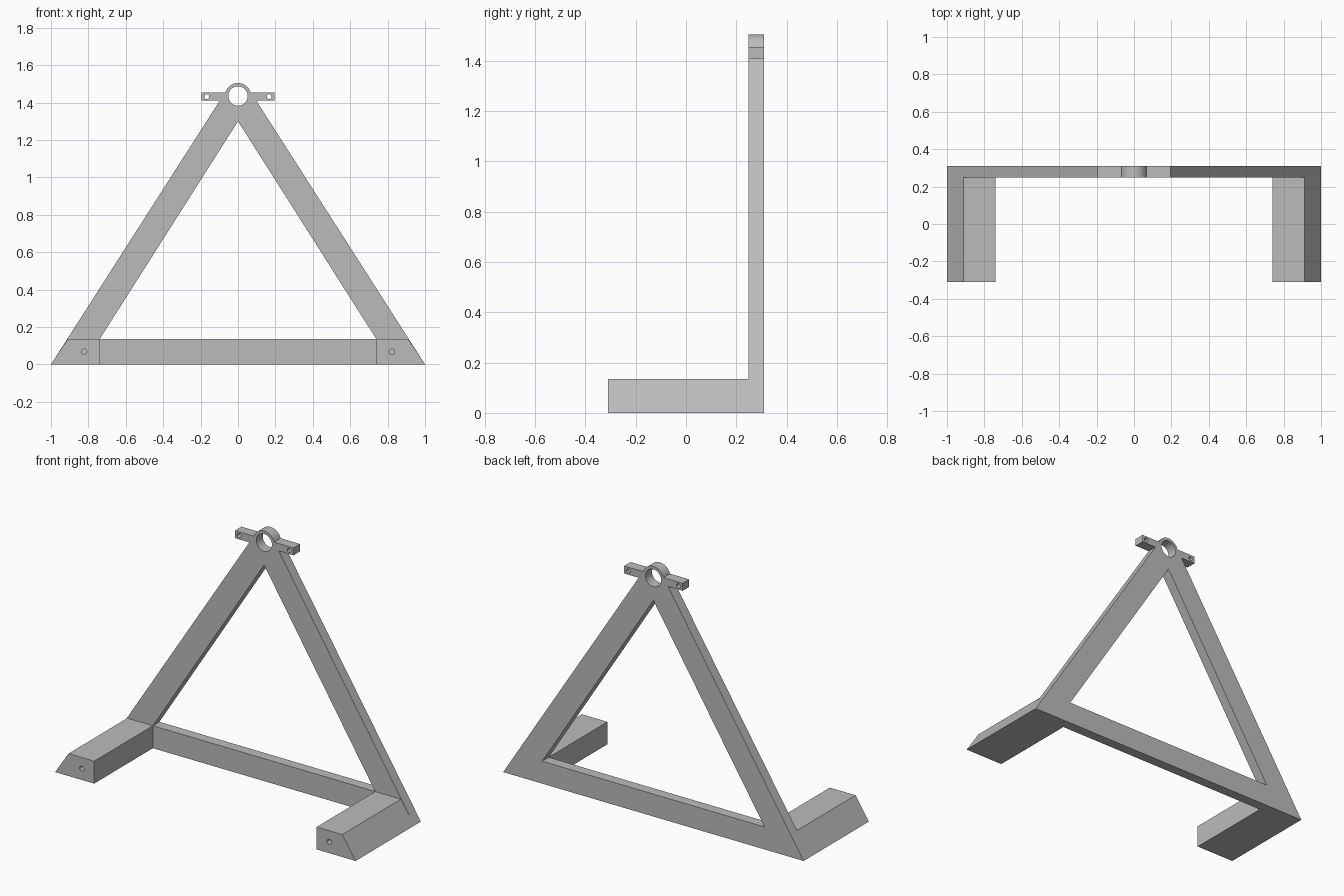
import bpy, bmesh
from math import sin, cos, pi, asin, radians

cube = bpy.data.objects.get("Cube")
if cube:
    bpy.data.objects.remove(cube, do_unlink=True)

# Single plain grey finish
grey = bpy.data.materials.new("plain grey")
grey.use_nodes = True
colour = (0.5, 0.5, 0.5, 1)
grey.diffuse_color = colour
grey.node_tree.nodes["Principled BSDF"].inputs["Base Color"].default_value = colour

FRONT, PLATE, BACK = -0.31, 0.248, 0.31
BAR, BORE_Z, RING_R = 0.135, 1.435, 0.07
TAB_LOW, TAB_TOP, TAB_X = 1.41, 1.455, 0.195
INNER_X, OUTER_X = 0.74, 0.911


def circle(x, z, r, n):
    return [(x + r * cos(2 * pi * i / n), z + r * sin(2 * pi * i / n)) for i in range(n)]


def flip(points):
    return [(-x, z) for x, z in reversed(points)]


def extrude(name, loops, y0, y1):
    """Fill x-z outlines (outer loop first, then holes) and extrude along y."""
    bm = bmesh.new()
    edges = []
    for loop in loops:
        vs = [bm.verts.new((x, y0, z)) for x, z in loop]
        edges += [bm.edges.new((v, vs[i - 1])) for i, v in enumerate(vs)]
    bmesh.ops.triangle_fill(bm, edges=edges, use_beauty=True, use_dissolve=False)
    out = bmesh.ops.extrude_face_region(bm, geom=bm.faces[:])
    moved = [g for g in out["geom"] if isinstance(g, bmesh.types.BMVert)]
    bmesh.ops.translate(bm, verts=moved, vec=(0, y1 - y0, 0))
    bmesh.ops.recalc_face_normals(bm, faces=bm.faces[:])
    mesh = bpy.data.meshes.new(name)
    bm.to_mesh(mesh)
    bm.free()
    mesh.materials.append(grey)
    obj = bpy.data.objects.new(name, mesh)
    bpy.context.collection.objects.link(obj)
    return obj


def smooth(obj):
    bpy.ops.object.select_all(action="DESELECT")
    obj.select_set(True)
    bpy.context.view_layer.objects.active = obj
    bpy.ops.object.shade_smooth_by_angle(angle=radians(30))


# Triangular frame with bolt tabs and the bearing ring at the apex
start = asin((TAB_TOP - BORE_Z) / RING_R)
steps = 28
ring = [(RING_R * cos(a), BORE_Z + RING_R * sin(a))
        for a in (start + (pi - 2 * start) * i / steps for i in range(steps + 1))]
side = [(1, 0), (0.098, TAB_LOW), (TAB_X, TAB_LOW), (TAB_X, TAB_TOP)]
opening = [(-INNER_X, BAR), (INNER_X, BAR), (0, 1.3)]
holes = [circle(0, BORE_Z, 0.052, 48)]
holes += [circle(s * 0.167, 1.432, 0.013, 20) for s in (-1, 1)]
frame = extrude("triangle_frame", [side + ring + flip(side), opening] + holes, PLATE, BACK)
smooth(frame)

# Feet reaching forward, each with a blind hole in its end
section = [(INNER_X, 0), (1, 0), (OUTER_X, BAR), (INNER_X, BAR)]
for label, s in (("left", 1), ("right", -1)):
    foot = extrude(label + "_foot", [section if s > 0 else flip(section)], FRONT, PLATE)
    cutter = extrude(label + "_hole_cutter", [circle(s * 0.823, 0.068, 0.015, 24)],
                     FRONT - 0.05, FRONT + 0.2)
    cutter.hide_render = True
    cut = foot.modifiers.new("blind hole", "BOOLEAN")
    cut.operation, cut.solver, cut.object = "DIFFERENCE", "EXACT", cutter
    smooth(foot)
    bpy.ops.object.modifier_apply(modifier=cut.name)
    bpy.data.objects.remove(cutter, do_unlink=True)
    smooth(foot)
